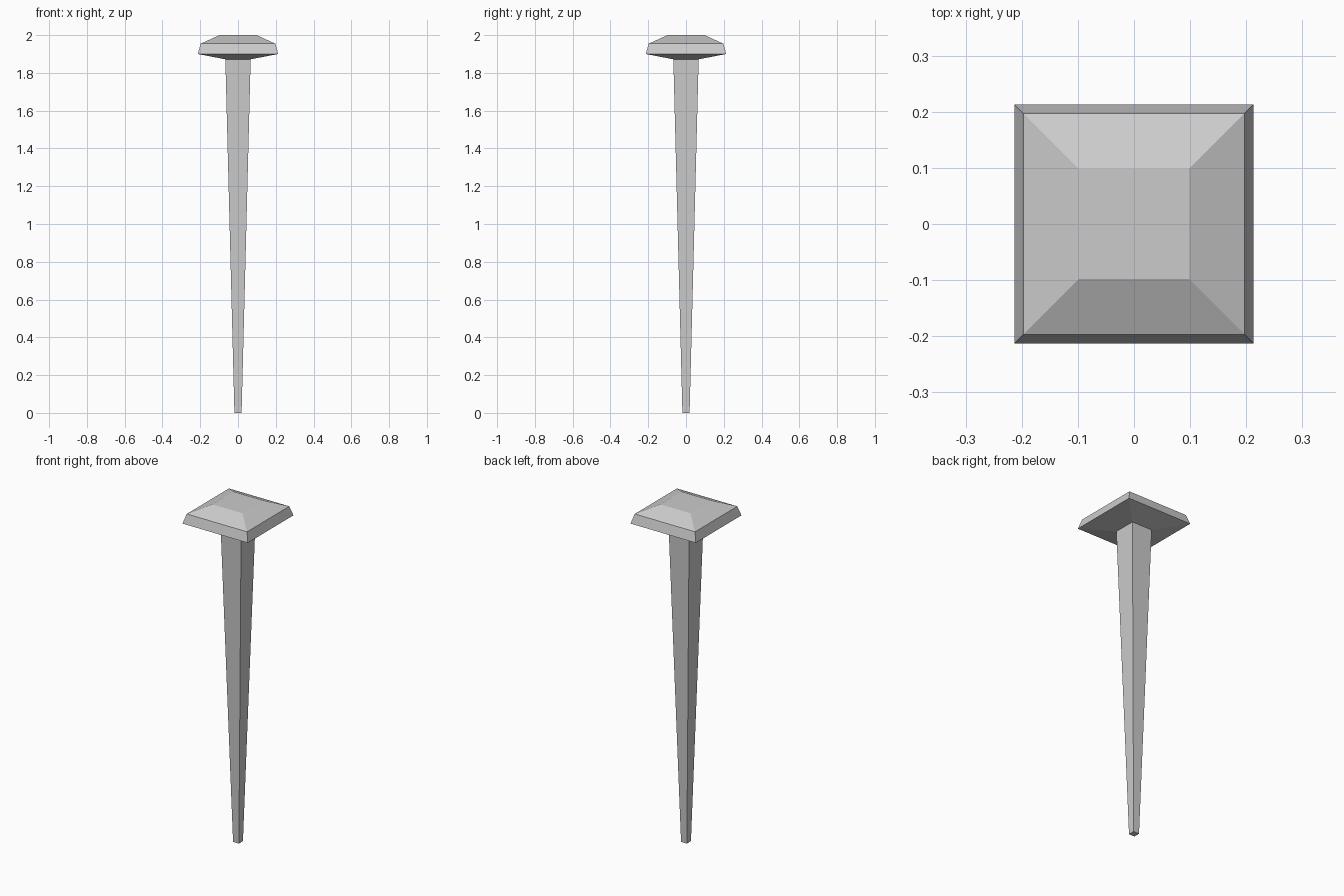
import bpy, bmesh

if "Cube" in bpy.data.objects:
    bpy.data.objects.remove(bpy.data.objects["Cube"])


def square_loft(name, rings, cap_bottom, cap_top):
    """Loft square sections given as (half_width, z), bottom to top."""
    bm = bmesh.new()
    loops = [[bm.verts.new((sx * w, sy * w, z))
              for sx, sy in ((-1, -1), (1, -1), (1, 1), (-1, 1))]
             for w, z in rings]
    for low, high in zip(loops, loops[1:]):
        for i in range(4):
            j = (i + 1) % 4
            bm.faces.new((low[i], low[j], high[j], high[i]))
    if cap_bottom:
        bm.faces.new(loops[0][::-1])
    if cap_top:
        bm.faces.new(loops[-1])
    mesh = bpy.data.meshes.new(name)
    bm.to_mesh(mesh)
    bm.free()
    obj = bpy.data.objects.new(name, mesh)
    bpy.context.collection.objects.link(obj)
    return obj


# Tapered square shank with a small blunt tip, open where it meets the head
square_loft("nail_shank", [(0.019, 0.0), (0.067, 1.872)], True, False)

# Faceted head: sloped underside, bevelled rim, chamfered flat top
square_loft("nail_head",
            [(0.067, 1.872), (0.213, 1.9), (0.197, 1.955), (0.098, 2.0)],
            False, True)
